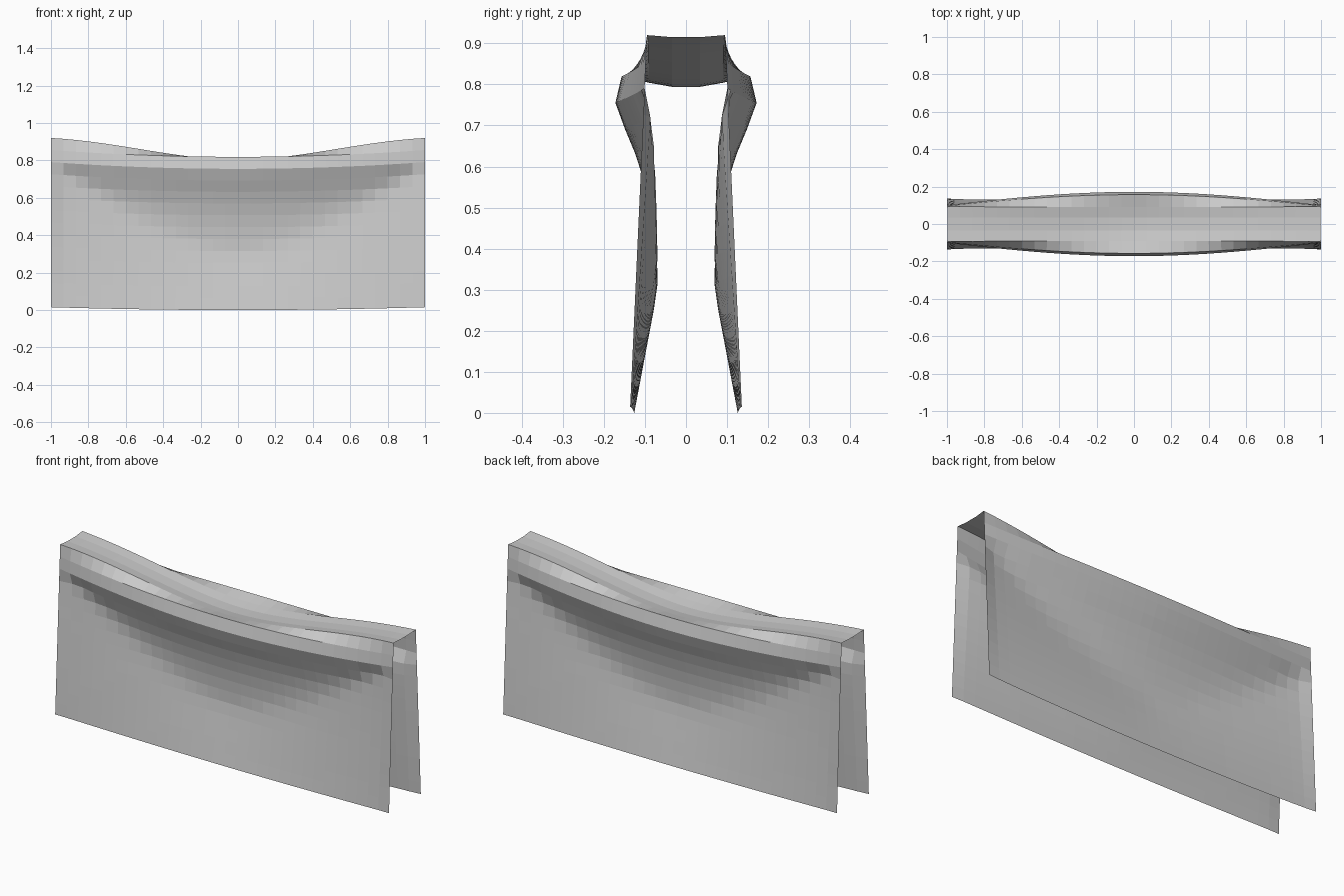
import bpy, math

if "Cube" in bpy.data.objects:
    bpy.data.objects.remove(bpy.data.objects["Cube"])

COLS, ROWS = 30, 14
# Mid-width cross-section of one hanging side, from top fold to hem (distance from centre, height)
MID_Y = [.09, .157, .172, .149, .124, .104, .088, .077, .071, .069, .078, .090, .102, .114, .126]
MID_Z = [.804, .819, .755, .692, .632, .570, .507, .443, .380, .316, .253, .190, .127, .063, .0]


def end_y(r):
    return .095 + .041 * r / ROWS


def end_z(r):
    return .92 - .905 * r / ROWS


def mid_offset(r):
    """Bulge or hollow of the mid section relative to the straight end edge."""
    i = min(int(r), ROWS - 1)
    a, b = MID_Y[i] - end_y(i), MID_Y[i + 1] - end_y(i + 1)
    return a + (b - a) * (r - i)


def side_point(x, r):
    u = abs(x)
    amp = max(0, math.cos(u * math.pi / 2))
    # the hollow climbs toward the top corners
    crease = 2 + 7 * max(.08, 1 - u ** 1.6)
    if r <= 2:
        q = r
    elif r < crease:
        q = 2 + (r - 2) * 7 / (crease - 2)
    else:
        q = 9 + (r - crease) * 5 / (ROWS - crease)
    d = mid_offset(q)
    y = end_y(r) + d * (amp if d > 0 else math.sqrt(amp))
    # the top fold sags more sharply than the rest
    f = u * u
    if r == 0:
        a = .3
        lin = (math.sqrt(u * u + a * a) - a) / (math.sqrt(1 + a * a) - a)
        f = .4 * lin + .6 * math.sin(u * math.pi / 2) ** 2
    return y, MID_Z[r] + (end_z(r) - MID_Z[r]) * f


def section(x):
    side = [side_point(x, r) for r in range(ROWS + 1)]
    y0, z0 = side[0]
    dip = .010 - .005 * abs(x)
    pts = [(-y, z) for y, z in reversed(side)]
    pts += [(-.034, z0 - dip), (.034, z0 - dip)]
    pts += side
    return [(x * (1 - .004 * (1 - abs(y) / .14)), y, max(z, 0)) for y, z in pts]


# Draped cloth sheet
verts, faces = [], []
for c in range(COLS + 1):
    verts += section(-1 + 2 * c / COLS)
n = len(verts) // (COLS + 1)
for c in range(COLS):
    for k in range(n - 1):
        a = c * n + k
        faces.append((a, a + n, a + n + 1, a + 1))
mesh = bpy.data.meshes.new("draped_cloth")
mesh.from_pydata(verts, [], faces)
mesh.update()
cloth = bpy.data.objects.new("draped_cloth", mesh)
bpy.context.collection.objects.link(cloth)
